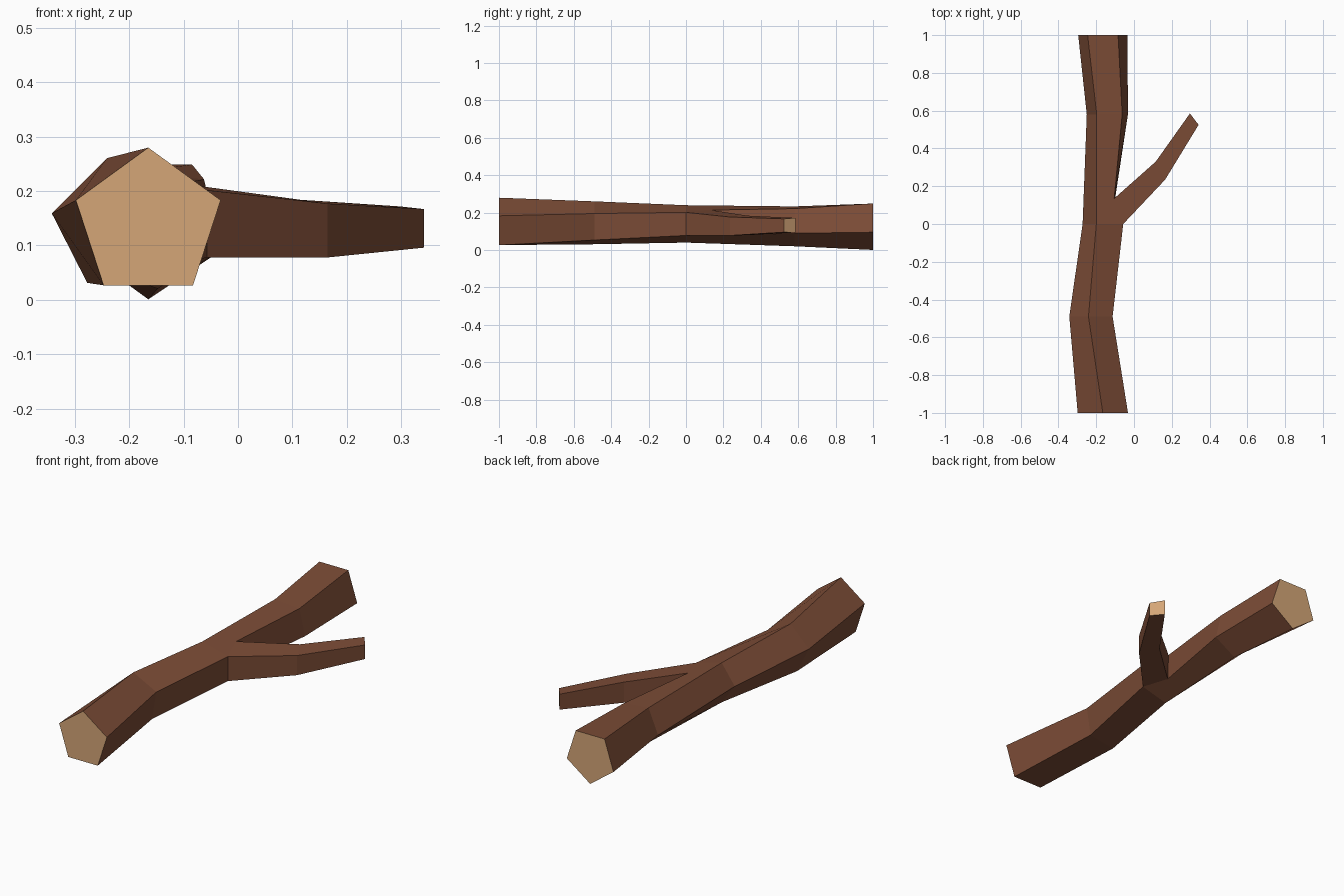
import bpy, bmesh, math

if "Cube" in bpy.data.objects:
    bpy.data.objects.remove(bpy.data.objects["Cube"])


def material(name, rgb):
    m = bpy.data.materials.new(name)
    m.diffuse_color = (*rgb, 1.0)
    m.use_nodes = True
    m.node_tree.nodes["Principled BSDF"].inputs["Base Color"].default_value = m.diffuse_color
    return m


BARK, CUT = 0, 1
bm = bmesh.new()


def ring(y, cx, cz, r, turn):
    """Five-sided trunk section: 0 top, 1 upper right, 2 lower right, 3 bottom, 4 left."""
    verts = []
    for i in range(5):
        a = math.radians(90 + turn - 72 * i)
        verts.append(bm.verts.new((cx + r * math.cos(a), y, cz + r * math.sin(a))))
    return verts


def face(verts, mat=BARK):
    bm.faces.new(verts).material_index = mat


def bridge(a, b, sides):
    n = len(a)
    for i in sides:
        j = (i + 1) % n
        face((a[i], a[j], b[j], b[i]))


# Trunk sections, twisting gradually from front to back
front = ring(-1.0, -0.165, 0.140, 0.140, 0)
low = ring(-0.49, -0.222, 0.140, 0.122, 9)
fork = ring(0.0, -0.167, 0.140, 0.105, 18)
high = ring(0.58, -0.138, 0.135, 0.115, 31)
back = ring(1.0, -0.165, 0.138, 0.137, 36)
fork[1].co.x = fork[2].co.x = -0.057    # swelling where the branch starts

# Crotch between trunk and branch
crotch_top = bm.verts.new((-0.105, 0.135, 0.214))
crotch_low = bm.verts.new((-0.100, 0.135, 0.078))

bridge(front, low, range(5))
bridge(low, fork, range(5))
bridge(fork, high, (3, 4))
bridge(high, back, range(5))
face((fork[0], fork[1], crotch_top, high[1], high[0]))
face((crotch_top, crotch_low, high[2], high[1]))
face((fork[2], fork[3], high[3], high[2], crotch_low))

# Side branch, four-sided and bent once
base = [fork[1], fork[2], crotch_low, crotch_top]
bend = [bm.verts.new(c) for c in ((0.165, 0.235, 0.177), (0.165, 0.235, 0.078),
                                  (0.115, 0.330, 0.080), (0.115, 0.330, 0.184))]
tip = [bm.verts.new(c) for c in ((0.342, 0.525, 0.167), (0.342, 0.525, 0.096),
                                 (0.296, 0.585, 0.094), (0.296, 0.585, 0.172))]
bridge(base, bend, range(4))
bridge(bend, tip, range(4))

# Sawn ends
for end in (front, back, tip):
    face(end, CUT)

bmesh.ops.recalc_face_normals(bm, faces=bm.faces[:])
mesh = bpy.data.meshes.new("forked_log")
bm.to_mesh(mesh)
bm.free()
mesh.materials.append(material("brown bark", (0.205, 0.074, 0.038)))
mesh.materials.append(material("tan cut wood", (0.66, 0.38, 0.185)))
log = bpy.data.objects.new("forked_log", mesh)
bpy.context.collection.objects.link(log)
